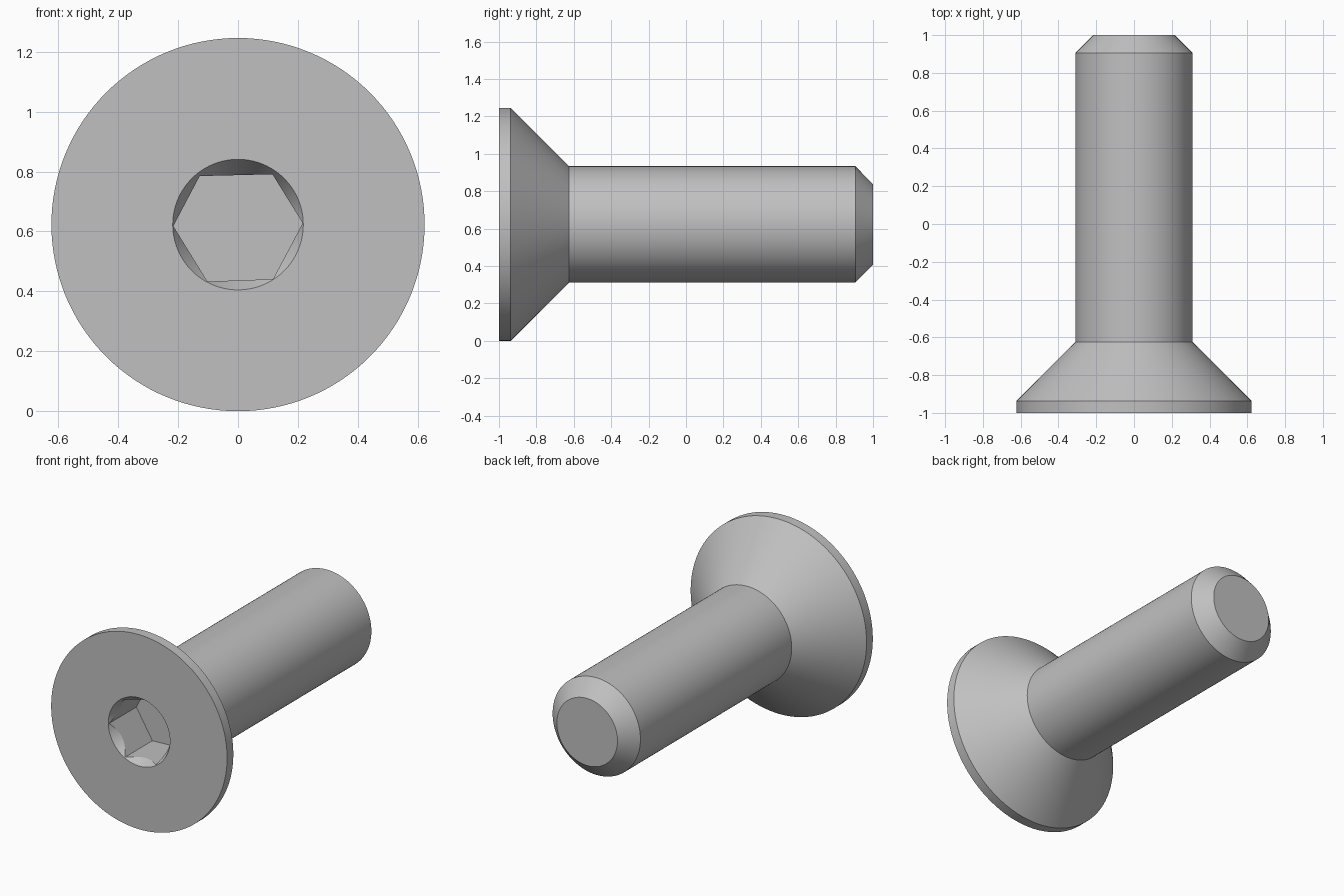
import bpy
import bmesh
from math import cos, sin, tan, pi, radians
from mathutils import Vector

cube = bpy.data.objects.get("Cube")
if cube:
    bpy.data.objects.remove(cube, do_unlink=True)

AXIS_Z = 0.623
SEGMENTS = 128

steel = bpy.data.materials.new("grey steel")
steel.use_nodes = True
grey = (0.53, 0.53, 0.53, 1)
steel.diffuse_color = grey
steel.node_tree.nodes["Principled BSDF"].inputs["Base Color"].default_value = grey


def ring(radius):
    """Points of a circle around the screw axis."""
    return [(radius * cos(2 * pi * i / SEGMENTS), radius * sin(2 * pi * i / SEGMENTS))
            for i in range(SEGMENTS)]


def loft(name, sections):
    """Closed solid through (y, outline) sections along the screw axis."""
    bm = bmesh.new()
    loops = [[bm.verts.new((x, y, AXIS_Z + z)) for x, z in outline]
             for y, outline in sections]
    for a, b in zip(loops, loops[1:]):
        n = len(a)
        for i in range(n):
            j = (i + 1) % n
            bm.faces.new((a[i], a[j], b[j], b[i]))
    bm.faces.new(loops[0])
    bm.faces.new(loops[-1])
    bmesh.ops.recalc_face_normals(bm, faces=bm.faces)
    mesh = bpy.data.meshes.new(name)
    bm.to_mesh(mesh)
    bm.free()
    mesh.materials.append(steel)
    obj = bpy.data.objects.new(name, mesh)
    bpy.context.collection.objects.link(obj)
    return obj


# Countersunk head, plain shank and chamfered tip
profile = [(-1, 0.623), (-0.937, 0.623), (-0.625, 0.311), (0.905, 0.311), (1, 0.215)]
screw = loft("countersunk_screw", [(y, ring(r)) for y, r in profile])

# Hexagonal socket and its conical lead-in
hexagon = [(0.216, 0.005), (0.115, 0.168), (-0.128, 0.162),
           (-0.216, -0.005), (-0.102, -0.190), (0.117, -0.182)]
hex_cutter = loft("hex_socket_cutter", [(-1.1, hexagon), (-0.72, hexagon)])
slope = tan(radians(30))
cone_cutter = loft("socket_lead_in_cutter",
                   [(-1 + d, ring(0.218 - d * slope)) for d in (-0.05, 0.13)])

for cutter in (hex_cutter, cone_cutter):
    cut = screw.modifiers.new(cutter.name, 'BOOLEAN')
    cut.operation = 'DIFFERENCE'
    cut.solver = 'EXACT'
    cut.object = cutter

# Apply the cuts and remove the cutters
bpy.context.view_layer.update()
graph = bpy.context.evaluated_depsgraph_get()
cut_mesh = bpy.data.meshes.new_from_object(screw.evaluated_get(graph))
screw.modifiers.clear()
screw.data = cut_mesh
for cutter in (hex_cutter, cone_cutter):
    bpy.data.objects.remove(cutter, do_unlink=True)

# Smooth round surfaces with crisp edges
bpy.ops.object.select_all(action='DESELECT')
screw.select_set(True)
bpy.context.view_layer.objects.active = screw
bpy.ops.object.shade_smooth_by_angle(angle=radians(20))
